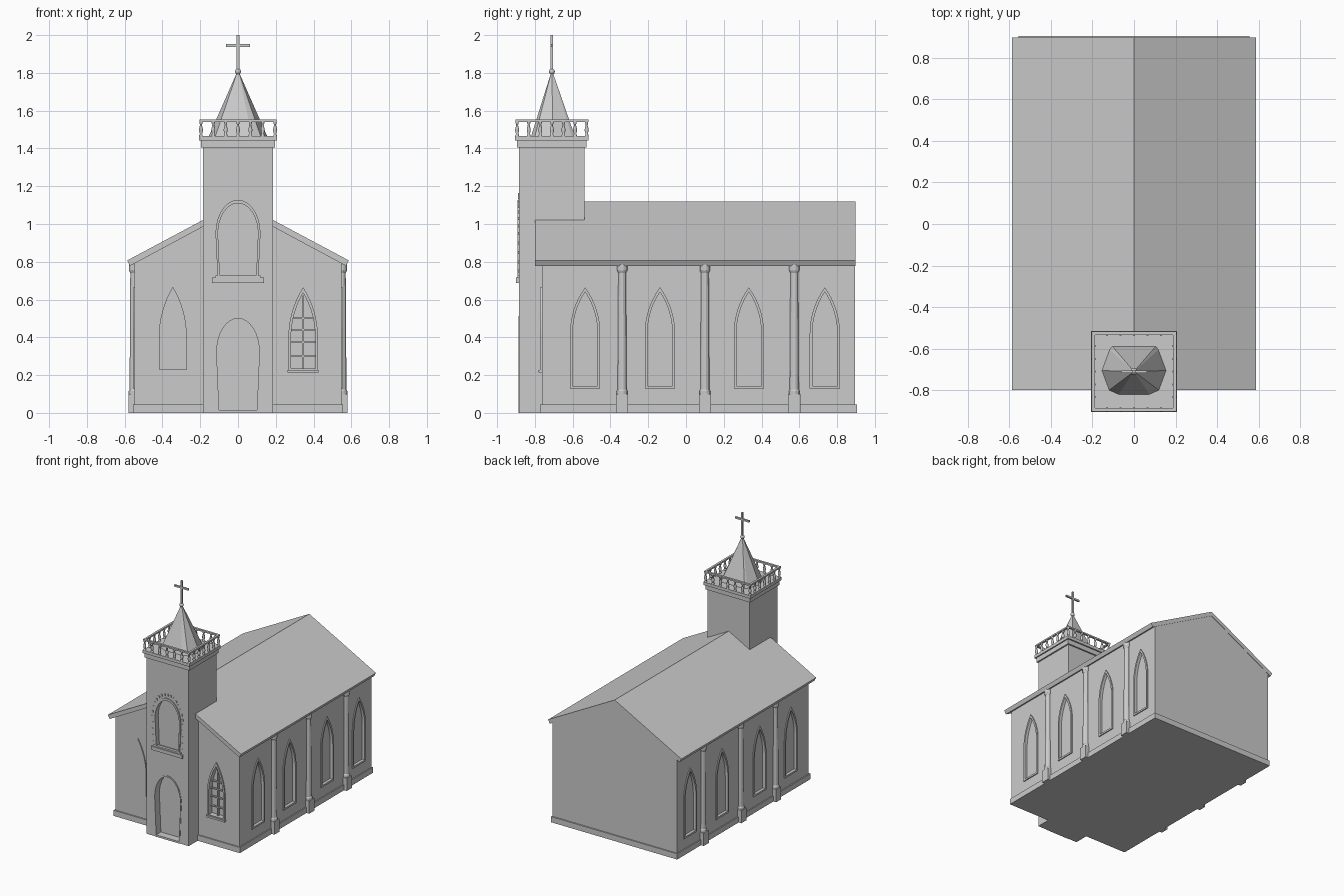
import bpy, bmesh, math

if "Cube" in bpy.data.objects:
    bpy.data.objects.remove(bpy.data.objects["Cube"])

# ---------- helpers ----------
def front(u, v, d): return (u, d, v)      # profile in xz, depth along y
def side(u, v, d): return (d, u, v)       # profile in yz, depth along x

def finish(name, bm):
    bmesh.ops.recalc_face_normals(bm, faces=bm.faces)
    me = bpy.data.meshes.new(name)
    bm.to_mesh(me)
    bm.free()
    ob = bpy.data.objects.new(name, me)
    bpy.context.collection.objects.link(ob)
    return ob

def add_prism(bm, pts, place, a, b):
    A = [bm.verts.new(place(u, v, a)) for u, v in pts]
    B = [bm.verts.new(place(u, v, b)) for u, v in pts]
    bm.faces.new(A)
    bm.faces.new(B[::-1])
    n = len(pts)
    for i in range(n):
        bm.faces.new((A[i], A[(i + 1) % n], B[(i + 1) % n], B[i]))

def prism(name, pts, place, a, b):
    bm = bmesh.new()
    add_prism(bm, pts, place, a, b)
    return finish(name, bm)

def box(name, x0, x1, y0, y1, z0, z1):
    return prism(name, [(x0, z0), (x1, z0), (x1, z1), (x0, z1)], front, y0, y1)

def ring(name, outer, inner, place, a, b):
    bm = bmesh.new()
    L = [[bm.verts.new(place(u, v, d)) for u, v in p]
         for p, d in ((outer, a), (inner, a), (inner, b), (outer, b))]
    n = len(outer)
    for k in range(4):
        P, Q = L[k], L[(k + 1) % 4]
        for i in range(n):
            j = (i + 1) % n
            bm.faces.new((P[i], P[j], Q[j], Q[i]))
    return finish(name, bm)

def lathe(name, prof, x, y, n, smooth=True):
    bm = bmesh.new()
    rows = [[bm.verts.new((x + r * math.cos(2 * math.pi * (i + .5) / n),
                           y + r * math.sin(2 * math.pi * (i + .5) / n), z))
             for i in range(n)] for r, z in prof]
    for P, Q in zip(rows, rows[1:]):
        for i in range(n):
            f = bm.faces.new((P[i], P[(i + 1) % n], Q[(i + 1) % n], Q[i]))
            f.smooth = smooth
    bm.faces.new(rows[0][::-1])
    bm.faces.new(rows[-1])
    return finish(name, bm)

def gothic(c, w, z0, zs, zt, n=8):
    """Pointed arch outline, centre c, half width w."""
    h = zt - zs
    R = (w * w + h * h) / (2 * w)
    amax = math.asin(h / R)
    arc = [(w - R + R * math.cos(amax * i / n), zs + R * math.sin(amax * i / n)) for i in range(n + 1)]
    return ([(c - w, z0), (c + w, z0)] + [(c + u, v) for u, v in arc]
            + [(c - u, v) for u, v in arc[-2::-1]])

def rounded(w0, w1, z0, zs, zt, n=16):
    """Horseshoe-like round arch."""
    return [(-w0, z0), (w0, z0)] + [(w1 * math.cos(math.pi * i / n), zs + (zt - zs) * math.sin(math.pi * i / n))
                                    for i in range(n + 1)]

def cut(ob, cutter):
    m = ob.modifiers.new("cut", 'BOOLEAN')
    m.operation, m.object, m.solver = 'DIFFERENCE', cutter, 'EXACT'
    bpy.context.view_layer.objects.active = ob
    bpy.ops.object.modifier_apply(modifier=m.name)
    bpy.data.objects.remove(cutter)

# ---------- nave, plinth and roof ----------
nave = prism("nave_walls", [(-.548, 0), (.548, 0), (.548, .80), (0, 1.1), (-.548, .80)], front, -.762, .895)
box("plinth", -.556, .556, -.772, .905, 0, .045)
prism("roof", [(-.587, .807), (0, 1.12), (.587, .807), (.572, .778), (0, 1.085), (-.572, .778)],
      front, -.80, .898)

# ---------- windows ----------
side_windows = [-.534, -.138, .333, .735]
bm = bmesh.new()
for y in side_windows:
    for s in (-1, 1):
        add_prism(bm, gothic(y, .066, .142, .42, .64), side, s * .533, s * .6)
add_prism(bm, gothic(.345, .066, .232, .40, .64), front, -.8, -.725)
bmesh.ops.recalc_face_normals(bm, faces=bm.faces)
cut(nave, finish("window_cutter", bm))
for y in side_windows:
    for s in (-1, 1):
        ring("side_window_frame", gothic(y, .080, .128, .42, .665), gothic(y, .066, .142, .42, .64),
             side, s * .535, s * .556)
ring("front_window_frame", gothic(.345, .078, .22, .40, .665), gothic(.345, .064, .234, .40, .635),
     front, -.74, -.772)
box("front_window_sill", .263, .427, -.78, -.75, .213, .228)
box("window_bar", .340, .350, -.752, -.735, .23, .64)
for z, w in ((.30, .066), (.375, .066), (.50, .058), (.44, .064)):
    box("window_bar", .345 - w, .345 + w, -.75, -.735, z - .004, z + .004)
prism("front_window_panel", gothic(-.345, .074, .23, .40, .668), front, -.77, -.75)

# ---------- pilasters ----------
for y in (-.338, .10, .573):
    for s in (-1, 1):
        x0, x1 = sorted((s * .54, s * .58))
        box("pilaster_base", x0, x1, y - .032, y + .032, 0, .1)
        lathe("pilaster_shaft", [(.030, .1), (.030, .115), (.025, .125), (.021, .74), (.028, .755), (.028, .785)],
              s * .55, y, 12, False)

# ---------- tower ----------
TY = -.71
tower = box("tower", -.185, .185, -.885, -.538, 0, 1.41)
cut(tower, prism("door_cutter", rounded(.10, .113, .015, .32, .50), front, -.95, -.828))
cut(tower, prism("niche_cutter", rounded(.098, .108, .72, .95, 1.112), front, -.95, -.85))
ring("door_frame", rounded(.108, .122, .0, .32, .512), rounded(.10, .113, .015, .32, .50), front, -.888, -.87)
ring("niche_frame", rounded(.108, .119, .715, .95, 1.128), rounded(.096, .106, .722, .95, 1.11), front, -.893, -.86)
box("niche_sill", -.137, .137, -.899, -.87, .688, .716)
box("niche_sill_top", -.12, .12, -.893, -.87, .716, .728)
for u, v in rounded(.125, .135, .76, .95, 1.155)[2:]:
    box("arch_stone", u - .006, u + .006, -.889, -.88, v - .008, v + .008)
for v in (.75, .80, .85, .90):
    for s in (-1, 1):
        box("arch_stone", s * .13 - .006, s * .13 + .006, -.889, -.88, v - .008, v + .008)

# cornice
box("cornice_lower", -.197, .197, TY - .184, TY + .184, 1.405, 1.442)
box("cornice_upper", -.207, .207, TY - .195, TY + .195, 1.442, 1.466)

# ---------- balustrade ----------
def rect(a, b): return [(-a, TY - b), (a, TY - b), (a, TY + b), (-a, TY + b)]
ring("balustrade_rail", rect(.205, .193), rect(.188, .176), lambda u, v, d: (u, v, d), 1.54, 1.552)
N, HX, HY = 6, .196, .184
spots = set()
for i in range(N + 1):
    t = -1 + 2 * i / N
    for s in (-1, 1):
        spots.add((round(t * HX, 4), round(TY + s * HY, 4)))
        spots.add((round(s * HX, 4), round(TY + t * HY, 4)))
for x, y in sorted(spots):
    lathe("baluster", [(.010, 1.464), (.010, 1.472), (.006, 1.476), (.011, 1.492), (.011, 1.503),
                       (.005, 1.525), (.009, 1.533), (.009, 1.543)], x, y, 8)

# ---------- spire, finial and cross ----------
half = [(.075, -.82), (.12, -.80), (.155, -.705), (.118, -.605), (.105, -.588)]
base = half + [(-x, y) for x, y in half[::-1]]
bm = bmesh.new()
vs = [bm.verts.new((x, y, 1.464)) for x, y in base]
top = bm.verts.new((0, TY, 1.815))
bm.faces.new(vs[::-1])
for i in range(len(vs)):
    bm.faces.new((vs[i], vs[(i + 1) % len(vs)], top))
finish("spire", bm)
ball = [(max(.001, .016 * math.sin(math.pi * i / 8)), 1.807 - .016 * math.cos(math.pi * i / 8)) for i in range(9)]
lathe("finial_ball", ball, 0, TY, 16)
box("cross_post", -.007, .007, TY - .007, TY + .007, 1.81, 2.0)
box("cross_arm", -.063, .063, TY - .006, TY + .006, 1.938, 1.952)
